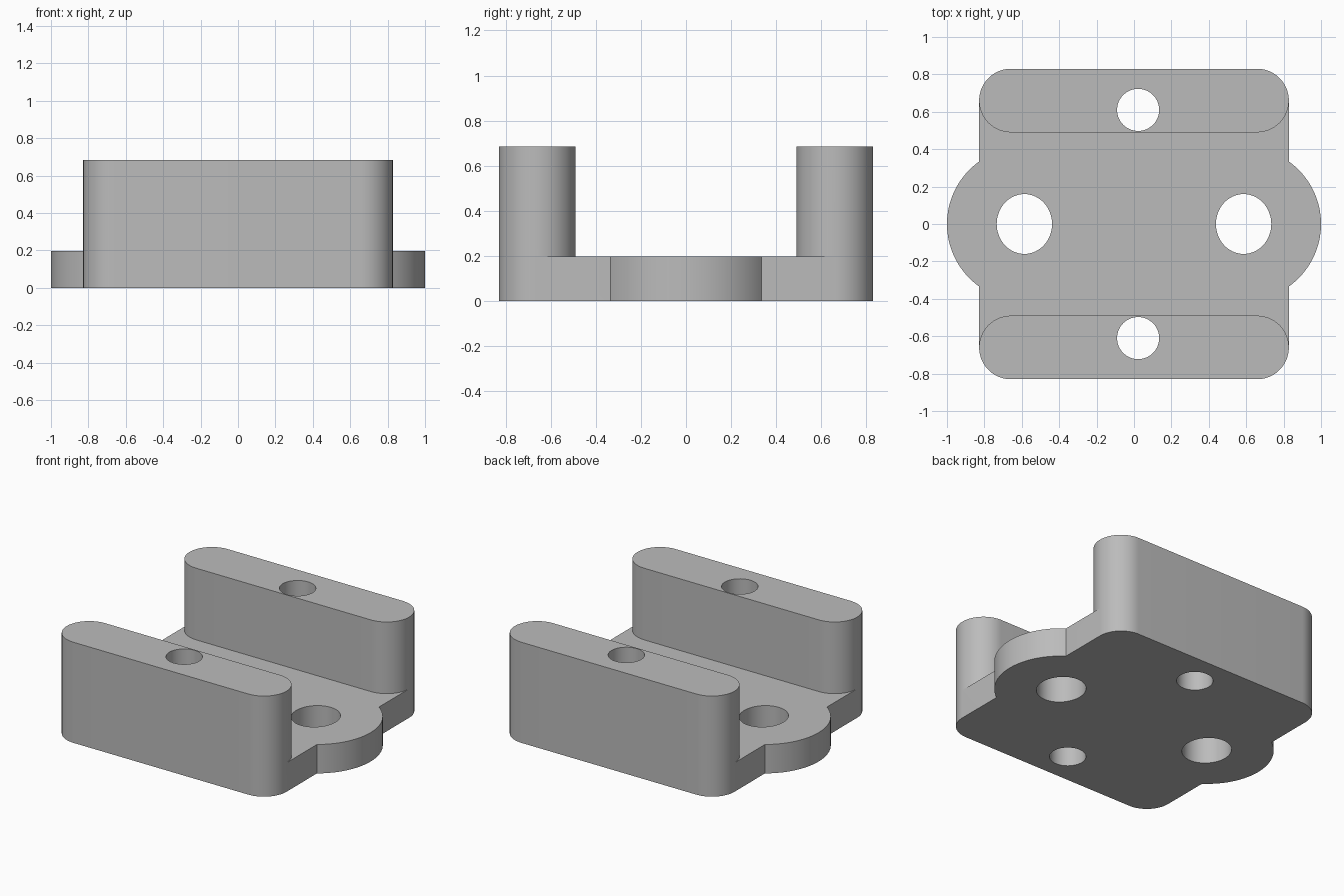
import bpy, bmesh, math

if "Cube" in bpy.data.objects:
    bpy.data.objects.remove(bpy.data.objects["Cube"])

HALF_X, HALF_Y = 0.828, 0.83      # plate half size
INNER_Y = 0.49                    # inner face of the walls
R = (HALF_Y - INNER_Y) / 2        # rounded wall ends
PLATE_H, WALL_H = 0.197, 0.685
LOBE_X, LOBE_R = 0.59, 0.41       # side lobes


def arc(cx, cy, rx, ry, a0, a1, n):
    """Points on an elliptical arc, angles in degrees."""
    return [(cx + rx * math.cos(math.radians(a0 + (a1 - a0) * i / n)),
             cy + ry * math.sin(math.radians(a0 + (a1 - a0) * i / n)))
            for i in range(n + 1)]


def prism(name, outline, z0, z1):
    """Extrude a closed counter-clockwise outline from z0 to z1."""
    bm = bmesh.new()
    face = bm.faces.new([bm.verts.new((x, y, z0)) for x, y in outline])
    top = bmesh.ops.extrude_face_region(bm, geom=[face])["geom"]
    bmesh.ops.translate(bm, vec=(0, 0, z1 - z0),
                        verts=[v for v in top if isinstance(v, bmesh.types.BMVert)])
    bmesh.ops.recalc_face_normals(bm, faces=bm.faces)
    mesh = bpy.data.meshes.new(name)
    bm.to_mesh(mesh)
    bm.free()
    obj = bpy.data.objects.new(name, mesh)
    bpy.context.collection.objects.link(obj)
    return obj


def half_turn(points):
    return points + [(-x, -y) for x, y in points]


# Body outline: right lobe, rounded back corners, then the same turned 180 degrees
a = math.degrees(math.acos((HALF_X - LOBE_X) / LOBE_R))
cx, cy = HALF_X - R, HALF_Y - R
outline = half_turn(arc(LOBE_X, 0, LOBE_R, LOBE_R, -a, a, 32)
                    + arc(cx, cy, R, R, 0, 90, 16)
                    + arc(-cx, cy, R, R, 90, 180, 16))
body = prism("bracket_body", outline, 0, WALL_H)

# Channel between the walls, following their rounded inner corners
channel = half_turn([(1.2, cy)] + arc(cx, cy, R, R, 0, -90, 16)
                    + arc(-cx, cy, R, R, 270, 180, 16) + [(-1.2, cy)])
cutters = [prism("channel_cutter", channel, PLATE_H, 1.0)]

# Large plate holes and small holes through the walls
for s in (-1, 1):
    for name, x, y, rx, ry in (("plate_hole_cutter", s * 0.586, 0, 0.148, 0.16),
                               ("wall_hole_cutter", 0.022, s * 0.61, 0.1125, 0.1125)):
        cutters.append(prism(name, arc(x, y, rx, ry, 0, 360, 64)[:-1], -0.2, 1.0))

bpy.context.view_layer.objects.active = body
body.select_set(True)
for cutter in cutters:
    mod = body.modifiers.new("cut", 'BOOLEAN')
    mod.operation, mod.solver, mod.object = 'DIFFERENCE', 'EXACT', cutter
    bpy.ops.object.modifier_apply(modifier=mod.name)
    bpy.data.objects.remove(cutter)

# Plain grey finish, smooth curves with crisp edges
grey = bpy.data.materials.new("grey")
grey.diffuse_color = (0.5, 0.5, 0.5, 1)
grey.use_nodes = True
grey.node_tree.nodes["Principled BSDF"].inputs["Base Color"].default_value = grey.diffuse_color
body.data.materials.clear()
body.data.materials.append(grey)
bpy.ops.object.shade_smooth_by_angle(angle=math.radians(30))
